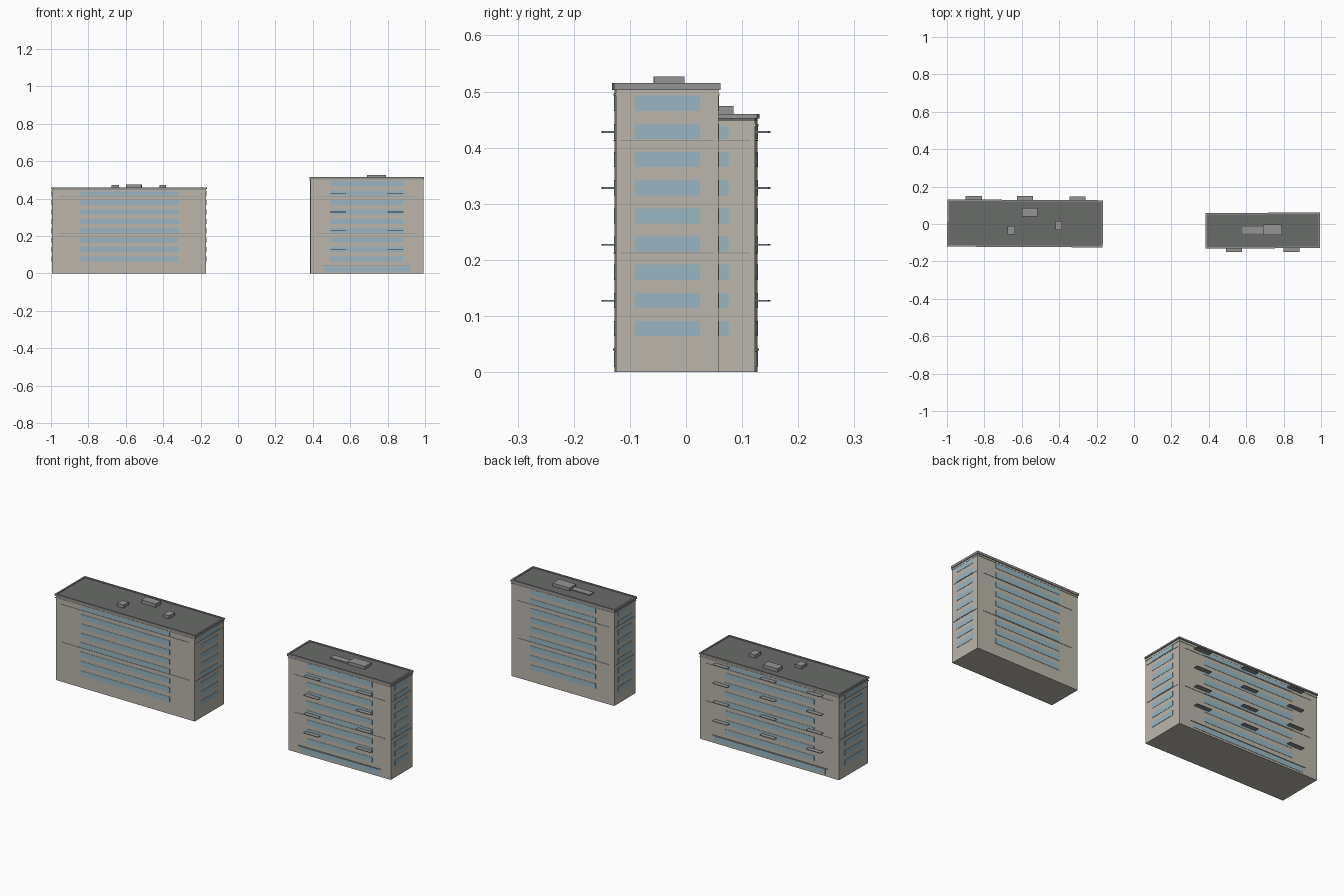
import bpy, bmesh
from math import radians
from mathutils import Matrix, Vector

if "Cube" in bpy.data.objects:
    bpy.data.objects.remove(bpy.data.objects["Cube"])


def material(name, rgb):
    m = bpy.data.materials.new(name)
    m.diffuse_color = (*rgb, 1)
    m.use_nodes = True
    m.node_tree.nodes["Principled BSDF"].inputs["Base Color"].default_value = m.diffuse_color
    return m


WALL = material("beige_wall", (0.50, 0.47, 0.41))
GLASS = material("blue_glass", (0.32, 0.47, 0.54))
ROOF = material("dark_roof", (0.14, 0.15, 0.14))
TRIM = material("grey_trim", (0.30, 0.30, 0.30))


def boxes(name, frame, mat, spans):
    """One object made of boxes, each given as (x0, x1, y0, y1, z0, z1)."""
    bm = bmesh.new()
    for x0, x1, y0, y1, z0, z1 in spans:
        centre = Vector(((x0 + x1) / 2, (y0 + y1) / 2, (z0 + z1) / 2))
        size = Matrix.Diagonal((abs(x1 - x0), abs(y1 - y0), abs(z1 - z0), 1))
        bmesh.ops.create_cube(bm, size=1, matrix=Matrix.Translation(centre) @ size)
    me = bpy.data.meshes.new(name)
    bm.to_mesh(me)
    bm.free()
    me.materials.append(mat)
    ob = bpy.data.objects.new(name, me)
    ob.matrix_world = frame
    bpy.context.collection.objects.link(ob)


def ring(w, d, out, thick, z0, z1):
    """Four bars around a w x d (half sizes) rectangle."""
    a, b = w + out, d + out
    return [(-a, a, s * (b - thick), s * b, z0, z1) for s in (-1, 1)] + \
           [(s * (a - thick), s * a, -b + thick, b - thick, z0, z1) for s in (-1, 1)]


def building(tag, cx, cy, turn, w, d, top, floors, win_x, win_y, side, ground, balconies, units):
    """w, d are half sizes; side is the y sign of the entrance facade."""
    f = Matrix.Translation((cx, cy, 0)) @ Matrix.Rotation(radians(turn), 4, 'Z')
    # main block
    boxes(tag + "_walls", f, WALL, [(-w, w, -d, d, 0, top - 0.012)])
    # window strips on all four sides, plus ground floor glazing
    e = 0.0015
    strips = []
    for i in range(floors):
        z = 0.064 + 0.0502 * i
        strips.append((-win_x, win_x, -d - e, d + e, z, z + 0.027))
        strips.append((-w - e, w + e, -win_y, win_y, z, z + 0.027))
    strips.append((-ground, ground, 0, side * (d + e), 0.01, 0.037))
    boxes(tag + "_windows", f, GLASS, strips)
    # thin string courses and entrance lintel
    courses = []
    for z in (0.212, 0.413):
        courses.append((-w + 0.035, w - 0.035, -d - e, d + e, z - 0.001, z + 0.001))
        courses.append((-w - e, w + e, -d + 0.009, d - 0.009, z - 0.001, z + 0.001))
    courses.append((-ground - 0.015, ground + 0.015, 0, side * (d + 0.003), 0.039, 0.042))
    boxes(tag + "_string_courses", f, TRIM, courses)
    # cornice, parapet and recessed roof deck
    boxes(tag + "_cornice", f, WALL, ring(w, d, 0.002, 0.01, top - 0.022, top - 0.018))
    p = 0.008 if tag == "left" else 0.012
    boxes(tag + "_parapet", f, TRIM, ring(w, d, 0.004, 0.008, top - p, top))
    boxes(tag + "_roof", f, ROOF, [(-w, w, -d, d, top - 0.013, top - 0.004)])
    # balcony slabs
    boxes(tag + "_balconies", f, TRIM,
          [(x - 0.043, x + 0.043, side * (d - 0.002), side * (d + 0.024), z - 0.0015, z + 0.0015)
           for x in balconies for z in (0.127, 0.227, 0.328, 0.428)])
    # rooftop equipment, in world x and y
    boxes(tag + "_roof_units", f, TRIM,
          [(x0 - cx, x1 - cx, y0 - cy, y1 - cy, top - 0.01, top + h)
           for x0, x1, y0, y1, h in units])


building("left", -0.5825, 0.003, -0.3, 0.412, 0.122, 0.46, 8, 0.265, 0.075, 1, 0.33,
         (-0.275, 0, 0.28),
         [(-0.60, -0.515, 0.04, 0.085, 0.014),
          (-0.675, -0.637, -0.057, -0.012, 0.012),
          (-0.42, -0.385, -0.03, 0.018, 0.013)])
building("right", 0.688, -0.035, 0.3, 0.302, 0.091, 0.515, 9, 0.193, 0.058, -1, 0.23,
         (-0.153, 0.153),
         [(0.69, 0.79, -0.058, -0.003, 0.012),
          (0.58, 0.70, -0.05, -0.015, 0.001)])
